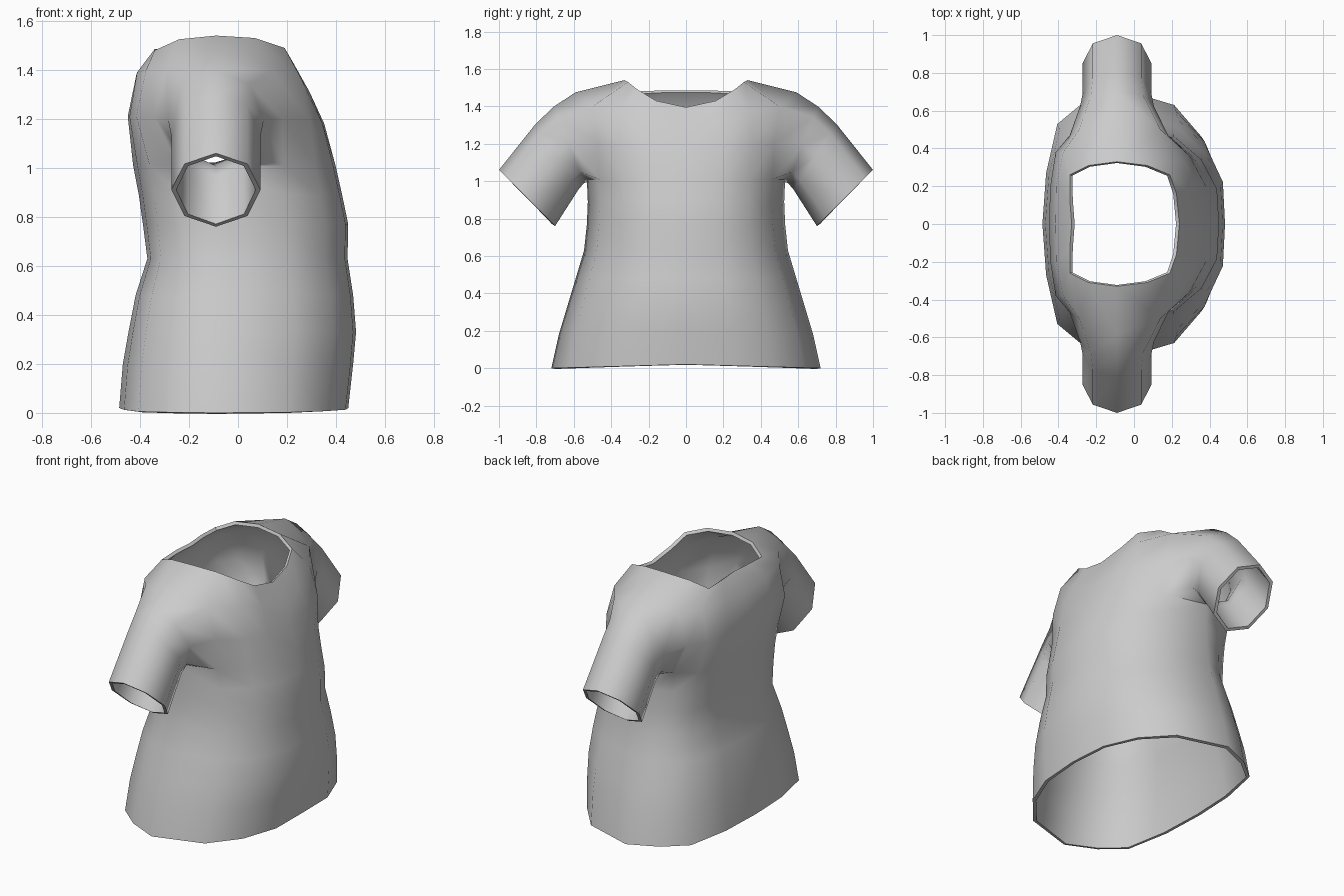
import bpy, bmesh
from math import sin, cos, pi

if "Cube" in bpy.data.objects:
    bpy.data.objects.remove(bpy.data.objects["Cube"])

CX = -0.09
bm = bmesh.new()


def verts(points):
    return [bm.verts.new(p) for p in points]


def strip(a, b, columns):
    for i in columns:
        bm.faces.new((a[i], a[i + 1], b[i + 1], b[i]))


# half outline of the torso, front centre to back centre: (depth, width) factors
OUTLINE = [(1, 0), (.98, .35), (.83, .64), (.56, .875), (0, 1),
           (-.46, .89), (-.8, .735), (-.95, .375), (-1, 0)]


def torso_ring(z, front, back, width, lift):
    return verts([(CX + t * ((front - CX) if t > 0 else (CX - back)),
                   w * width, z + lift * (1 - w)) for t, w in OUTLINE])


# torso from hem to armpit: z, front x, back x, half width, centre lift
rings = [torso_ring(*r) for r in [
    (0, .45, -.485, .72, .02), (.18, .47, -.47, .68, .02),
    (.33, .482, -.447, .635, 0), (.48, .47, -.418, .59, 0),
    (.63, .447, -.37, .545, 0), (.77, .45, -.388, .53, 0),
    (.89, .425, -.405, .525, 0), (1.01, .398, -.428, .53, 0)]]
for a, b in zip(rings, rings[1:]):
    strip(a, b, range(8))
pit = rings[-1]

# chest and back panels, shoulder line and neckline
chest = verts([(.352, 0, 1.18), (.345, .2, 1.18), (.295, .36, 1.19), (.18, .47, 1.2)]) + [None] + \
    verts([(-.34, .47, 1.21), (-.415, .38, 1.21), (-.443, .2, 1.21), (-.45, 0, 1.21)])
shoulder = verts([(.3, 0, 1.29), (.292, .17, 1.31), (.255, .34, 1.37), (.14, .5, 1.4), (CX, .59, 1.475),
                  (-.29, .5, 1.41), (-.375, .38, 1.4), (-.412, .2, 1.39), (-.415, 0, 1.38)])
neck = verts([(.24, 0, 1.395), (.225, .16, 1.43), (.19, .26, 1.49), (.07, .31, 1.53), (CX, .33, 1.54),
              (-.24, .31, 1.525), (-.34, .26, 1.48), (-.34, .13, 1.485), (-.33, 0, 1.485)])
sides = (0, 1, 2, 5, 6, 7)
strip(pit, chest, sides)
strip(chest, shoulder, sides)
strip(shoulder, neck, range(8))

# eight-sided sleeve growing from the armhole: centre y, z, half height (y, z), half width
loop = [pit[4], pit[3], chest[3], shoulder[3], shoulder[4], shoulder[5], chest[5], pit[5]]
for y, z, hy, hz, hx in [(.625, 1.195, .08, .205, .195),
                         (.69, 1.13, .115, .175, .182), (.85, .91, .15, .15, .182)]:
    ring = verts([(CX + hx * sin(k * pi / 4), y - hy * cos(k * pi / 4),
                   z - hz * cos(k * pi / 4)) for k in range(8)])
    for k in range(8):
        n = (k + 1) % 8
        bm.faces.new((loop[k], ring[k], ring[n], loop[n]))
    loop = ring

mesh = bpy.data.meshes.new("shirt")
bm.to_mesh(mesh)
bm.free()
shirt = bpy.data.objects.new("shirt", mesh)
bpy.context.collection.objects.link(shirt)

# mirror left to right, then give the cloth thickness
mirror = shirt.modifiers.new("mirror", 'MIRROR')
mirror.use_axis = (False, True, False)
cloth = shirt.modifiers.new("thickness", 'SOLIDIFY')
cloth.thickness = 0.02
cloth.offset = -1
bpy.context.view_layer.objects.active = shirt
shirt.select_set(True)
bpy.ops.object.convert(target='MESH')
bpy.ops.object.shade_smooth_by_angle(angle=1.05)
